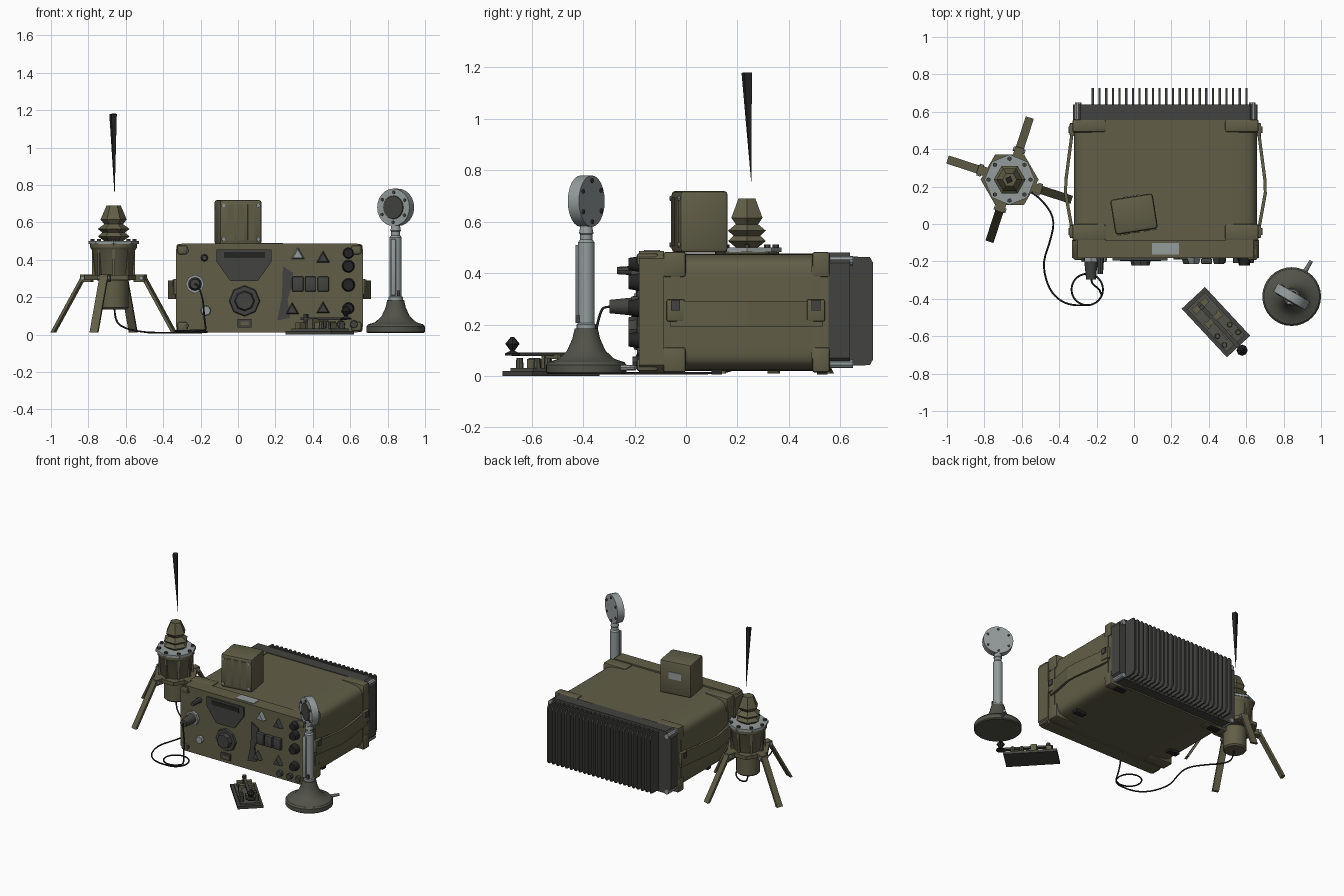
import bpy, bmesh, math
from mathutils import Vector, Matrix

if "Cube" in bpy.data.objects:
    bpy.data.objects.remove(bpy.data.objects["Cube"])


def material(name, r, g, b):
    m = bpy.data.materials.new(name)
    m.diffuse_color = (r, g, b, 1)
    m.use_nodes = True
    m.node_tree.nodes["Principled BSDF"].inputs["Base Color"].default_value = m.diffuse_color
    return m


OLIVE = material("olive paint", 0.12, 0.112, 0.063)
DARK = material("dark grey", 0.055, 0.055, 0.05)
LIGHT = material("light grey metal", 0.30, 0.33, 0.33)
BLACK = material("black rubber", 0.018, 0.018, 0.018)
BASE = material("grey green", 0.085, 0.085, 0.07)


def finish(name, bm, mat, matrix=None, smooth=True, bevel=0):
    if bevel:
        bmesh.ops.bevel(bm, geom=bm.edges[:], offset=bevel, segments=2, profile=0.5, affect='EDGES')
    if matrix:
        bm.transform(matrix)
    bmesh.ops.recalc_face_normals(bm, faces=bm.faces[:])
    me = bpy.data.meshes.new(name)
    bm.to_mesh(me)
    bm.free()
    me.materials.append(mat)
    o = bpy.data.objects.new(name, me)
    bpy.context.collection.objects.link(o)
    if smooth:
        bpy.ops.object.select_all(action='DESELECT')
        o.select_set(True)
        bpy.context.view_layer.objects.active = o
        bpy.ops.object.shade_smooth_by_angle(angle=math.radians(32))
    return o


def box(name, c, s, mat, rz=0, bevel=0):
    bm = bmesh.new()
    bmesh.ops.create_cube(bm, size=1)
    bm.transform(Matrix.Diagonal((*s, 1)))
    return finish(name, bm, mat, Matrix.Translation(c) @ Matrix.Rotation(rz, 4, 'Z'), bevel > 0, bevel)


def cyl(name, base, d, r1, r2, h, n, mat):
    bm = bmesh.new()
    bmesh.ops.create_cone(bm, cap_ends=True, segments=n, radius1=r1, radius2=r2, depth=h)
    d = Vector(d).normalized()
    m = Matrix.Translation(Vector(base) + d * h / 2) @ d.to_track_quat('Z', 'Y').to_matrix().to_4x4()
    return finish(name, bm, mat, m, n > 8)


def prism(name, pts, a0, a1, axis, mat, smooth=False):
    put = {'x': lambda p, q, a: (a, p, q), 'y': lambda p, q, a: (p, a, q), 'z': lambda p, q, a: (p, q, a)}[axis]
    bm = bmesh.new()
    rings = [[bm.verts.new(put(p, q, a)) for p, q in pts] for a in (a0, a1)]
    for r in rings:
        bm.faces.new(r)
    for i in range(len(pts)):
        j = (i + 1) % len(pts)
        bm.faces.new((rings[0][i], rings[0][j], rings[1][j], rings[1][i]))
    return finish(name, bm, mat, None, smooth)


def lathe(name, prof, x, y, n, mat, smooth=True):
    bm = bmesh.new()
    rings = [[bm.verts.new((x + r * math.cos(k * math.tau / n), y + r * math.sin(k * math.tau / n), z))
              for k in range(n)] for r, z in prof]
    for a, b in zip(rings, rings[1:]):
        for k in range(n):
            bm.faces.new((a[k], a[(k + 1) % n], b[(k + 1) % n], b[k]))
    bm.faces.new(rings[0])
    bm.faces.new(rings[-1])
    return finish(name, bm, mat, None, smooth)


def chamfered(x0, x1, z0, z1, c):
    return [(x0 + c, z0), (x1 - c, z0), (x1, z0 + c), (x1, z1 - c),
            (x1 - c, z1), (x0 + c, z1), (x0, z1 - c), (x0, z0 + c)]


# radio case: soft rectangular section
CX, CZ = 0.168, 0.248
section = []
for i in range(64):
    c, s = math.cos(math.tau * i / 64), math.sin(math.tau * i / 64)
    section.append((CX + 0.49 * math.copysign(abs(c) ** 0.22, c), CZ + 0.228 * math.copysign(abs(s) ** 0.22, s)))
prism("radio_case", section, -0.1, 0.565, 'y', OLIVE, True)
prism("front_panel", chamfered(-0.332, 0.668, 0.012, 0.486, 0.03), -0.183, -0.085, 'y', OLIVE)
prism("rear_plate", chamfered(-0.325, 0.66, 0.03, 0.48, 0.04), 0.555, 0.638, 'y', DARK)

# corner guards, panel corners, feet
for sx in (-1, 1):
    for sz in (-1, 1):
        for y, d in ((-0.045, 0.09), (0.525, 0.07)):
            box("corner_guard", (CX + sx * 0.408, y, CZ + sz * 0.185), (0.18, d, 0.1), OLIVE, 0, 0.012)
        box("panel_corner", (CX + sx * 0.465, -0.15, CZ + sz * 0.205), (0.055, 0.085, 0.05), OLIVE, 0, 0.012)
        cyl("panel_screw", (CX + sx * 0.44, -0.18, CZ + sz * 0.2), (0, -1, 0), 0.011, 0.011, 0.015, 8, DARK)
        cyl("rear_bolt", (CX + sx * 0.465, 0.56, CZ + sz * 0.2), (0, 1, 0), 0.018, 0.018, 0.09, 10, LIGHT)
    for y in (0.12, 0.53):
        box("foot", (CX + sx * 0.4, y, 0.016), (0.08, 0.04, 0.02), BLACK)

# cooling fins
fin = [(0.63, 0.465), (0.715, 0.462), (0.728, 0.44), (0.728, 0.065), (0.715, 0.042), (0.63, 0.04)]
for i in range(24):
    x = -0.22 + i * 0.0357
    prism("cooling_fin", fin, x - 0.006, x + 0.006, 'x', DARK)

# side carrying straps and latches
for s in (-1, 1):
    out = [(0.485, -0.06), (0.502, -0.06), (0.542, 0.16), (0.54, 0.24), (0.502, 0.53), (0.485, 0.53),
           (0.524, 0.23), (0.526, 0.17)]
    prism("side_strap", [(CX + s * p, q) for p, q in out], 0.19, 0.29, 'z', OLIVE)
    for y in (-0.04, 0.505):
        box("strap_latch", (CX + s * 0.497, y, 0.255), (0.03, 0.07, 0.085), OLIVE, 0, 0.006)
        box("latch_clip", (CX + s * 0.512, y, 0.275), (0.012, 0.035, 0.04), DARK)
        box("case_rib", (CX + s * 0.488, y, CZ), (0.012, 0.035, 0.36), OLIVE)

# front panel: dial group
F = -0.183
prism("display_shroud", [(-0.115, 0.455), (0.18, 0.455), (0.18, 0.39), (0.105, 0.285), (-0.04, 0.285), (-0.115, 0.39)],
      F - 0.012, F, 'y', DARK)
box("display_window", (0.035, F - 0.013, 0.425), (0.22, 0.006, 0.03), BLACK)
cyl("dial_skirt", (0.035, F, 0.18), (0, -1, 0), 0.083, 0.078, 0.012, 8, DARK)
cyl("dial_knob", (0.035, F - 0.01, 0.18), (0, -1, 0), 0.055, 0.048, 0.03, 8, DARK)
box("panel_lock", (0.035, F - 0.006, 0.06), (0.075, 0.012, 0.045), DARK)
box("lock_inset", (0.035, F - 0.013, 0.06), (0.045, 0.004, 0.018), OLIVE)
prism("guard_plate", [(0.24, 0.365), (0.295, 0.33), (0.295, 0.27), (0.265, 0.19), (0.28, 0.09), (0.21, 0.075), (0.235, 0.2)],
      F - 0.008, F, 'y', DARK)

# front panel: buttons, knobs and sockets
for i in range(3):
    box("push_button", (0.32 + i * 0.068, F - 0.015, 0.27), (0.06, 0.03, 0.08), DARK, 0, 0.006)
for x, z, m in ((0.32, 0.425, LIGHT), (0.455, 0.405, DARK), (0.29, 0.13, DARK), (0.455, 0.135, DARK)):
    cyl("pointer_knob", (x, F, z), (0, -1, 0), 0.042, 0.03, 0.03, 3, m)
for z, r in ((0.435, 0.03), (0.365, 0.034), (0.265, 0.036), (0.14, 0.032)):
    cyl("round_knob", (0.59, F, z), (0, -1, 0), r, r * 0.8, 0.04, 12, BLACK)
for x in (0.47, 0.55, 0.62):
    cyl("small_socket", (x, F, 0.055), (0, -1, 0), 0.022, 0.02, 0.025, 8, DARK)
cyl("toggle_switch", (-0.18, F, 0.41), (0, -1, 0), 0.02, 0.014, 0.085, 8, DARK)
cyl("aerial_socket", (-0.23, F, 0.27), (0, -1, 0), 0.05, 0.05, 0.02, 8, LIGHT)
cyl("aerial_plug", (-0.23, F - 0.015, 0.27), (0, -1, 0), 0.036, 0.026, 0.1, 12, DARK)
cyl("ground_terminal", (-0.172, F, 0.128), (0, -1, 0), 0.028, 0.025, 0.02, 8, LIGHT)
box("name_plate", (0.168, -0.133, 0.487), (0.145, 0.062, 0.006), LIGHT)

# speaker box on top
R = math.radians(9)
rot = Matrix.Translation((0, 0.053, 0.6)) @ Matrix.Rotation(R, 4, 'Z')
box("speaker_box", rot @ Vector((0, 0, 0)), (0.23, 0.19, 0.24), OLIVE, R, 0.016)
for x in (-0.055, 0, 0.055):
    box("speaker_rib", rot @ Vector((x, -0.095, 0)), (0.035, 0.012, 0.19), OLIVE, R)
for x in (-0.095, 0.095):
    for z in (-0.09, 0.09):
        cyl("speaker_screw", rot @ Vector((x, -0.094, z)), (math.sin(R), -math.cos(R), 0), 0.01, 0.01, 0.008, 8, LIGHT)
box("speaker_label", rot @ Vector((0, 0.096, 0.02)), (0.09, 0.006, 0.05), LIGHT, R)

# aerial mount
AX, AY = -0.665, 0.237
lathe("mount_lower", [(0.07, 0.135), (0.08, 0.145), (0.08, 0.31)], AX, AY, 14, OLIVE)
lathe("mount_upper", [(0.09, 0.29), (0.1, 0.31), (0.115, 0.45), (0.125, 0.465), (0.125, 0.485)], AX, AY, 14, OLIVE)
lathe("leg_collar", [(0.155, 0.292), (0.155, 0.318)], AX, AY, 6, OLIVE, False)
lathe("mount_flange", [(0.135, 0.483), (0.135, 0.5)], AX, AY, 8, LIGHT, False)
for k in range(8):
    a = k * math.tau / 8
    x, y = AX + 0.112 * math.cos(a), AY + 0.112 * math.sin(a)
    cyl("flange_bolt", (x, y, 0.475), (0, 0, 1), 0.012, 0.012, 0.037, 6, DARK)
    box("mount_rib", (AX + 0.108 * math.cos(a), AY + 0.108 * math.sin(a), 0.39), (0.015, 0.015, 0.17), OLIVE, a)
lathe("aerial_spring", [(0.05, 0.5), (0.085, 0.525), (0.06, 0.545), (0.085, 0.565), (0.05, 0.59), (0.07, 0.615),
                        (0.038, 0.69)], AX, AY, 6, OLIVE, False)
tip, top = Vector((-0.66, 0.254, 0.757)), Vector((-0.668, 0.236, 1.18))
cyl("aerial_whip", tip, top - tip, 0.001, 0.022, (top - tip).length, 4, BLACK)

# four splayed legs
for k in range(4):
    a = math.radians(72 + 90 * k)
    m = Matrix.Translation((AX, AY, 0)) @ Matrix.Rotation(a, 4, 'Z')
    bm = bmesh.new()
    bmesh.ops.create_cube(bm, size=1)
    for v in bm.verts:
        end = v.co.z < 0
        v.co = ((0.34 if end else 0.165) + v.co.x * 0.018, v.co.y * 0.045, 0.01 if end else 0.315)
    finish("mount_leg", bm, OLIVE, m, False)
    box("leg_hinge", m @ Vector((0.15, 0, 0.3)), (0.06, 0.05, 0.04), OLIVE, a)
    side = m.to_3x3() @ Vector((0, 1, 0))
    cyl("hinge_pin", m @ Vector((0.165, -0.033, 0.302)), side, 0.012, 0.012, 0.066, 8, LIGHT)

# aerial cable with a loose coil
path = [(-0.66, 0.235, 0.14), (-0.66, 0.23, 0.07), (-0.6, 0.2, 0.03), (-0.5, 0.14, 0.012), (-0.42, 0.03, 0.01),
        (-0.45, -0.1, 0.01), (-0.49, -0.21, 0.01), (-0.46, -0.34, 0.01), (-0.4, -0.41, 0.01), (-0.33, -0.435, 0.01)]
for d in range(-100, 341, 20):
    a = math.radians(d)
    path.append((-0.25 + 0.085 * math.cos(a), -0.35 + 0.085 * math.sin(a), 0.01 + (d + 100) * 0.00003))
path += [(-0.18, -0.365, 0.08), (-0.185, -0.35, 0.18), (-0.21, -0.33, 0.26), (-0.23, -0.31, 0.27), (-0.23, -0.27, 0.27)]
cu = bpy.data.curves.new("aerial_cable", 'CURVE')
cu.dimensions = '3D'
cu.bevel_depth, cu.bevel_resolution, cu.resolution_u = 0.005, 1, 4
sp = cu.splines.new('NURBS')
sp.points.add(len(path) - 1)
for p, co in zip(sp.points, path):
    p.co = (*co, 1)
sp.use_endpoint_u, sp.order_u = True, 3
cu.materials.append(BLACK)
bpy.context.collection.objects.link(bpy.data.objects.new("aerial_cable", cu))

# desk microphone
MX, MY = 0.843, -0.388
lathe("mic_base", [(0.15, 0.008), (0.157, 0.014), (0.157, 0.042), (0.148, 0.054), (0.11, 0.066), (0.075, 0.098),
                   (0.054, 0.145), (0.045, 0.185)], MX, MY, 32, BASE)
lathe("mic_pole", [(0.038, 0.18), (0.038, 0.2), (0.032, 0.205), (0.032, 0.52), (0.024, 0.53), (0.024, 0.55),
                   (0.028, 0.555), (0.02, 0.6)], MX, MY, 16, LIGHT)
box("talk_bar", (MX - 0.012, MY - 0.034, 0.36), (0.026, 0.016, 0.3), LIGHT, 0, 0.004)
box("talk_button", (MX + 0.014, MY - 0.034, 0.22), (0.014, 0.014, 0.03), DARK)
cyl("mic_lead_plug", (0.905, -0.27, 0.032), (0.5, 0.85, 0), 0.013, 0.01, 0.085, 8, LIGHT)
n = Vector((0.5, 0.86, 0)).normalized()
side = Vector((n.y, -n.x, 0))
head = Vector((MX, MY, 0.68))
cyl("mic_head", head - n * 0.025, n, 0.1, 0.1, 0.05, 24, LIGHT)
cyl("mic_grille", head - n * 0.03, n, 0.06, 0.064, 0.008, 24, DARK)
for k in range(6):
    a = k * math.tau / 6 + 0.5
    p = head + side * 0.08 * math.cos(a) + Vector((0, 0, 0.08 * math.sin(a)))
    cyl("mic_screw", p - n * 0.03, n, 0.009, 0.009, 0.06, 8, DARK)

# telegraph key, turned on the table
KA = math.radians(-47)
key = Matrix.Translation((0.438, -0.525, 0)) @ Matrix.Rotation(KA, 4, 'Z')
for name, c, s, m in (
        ("key_mat", (0, 0, 0.01), (0.355, 0.17, 0.02), DARK),
        ("key_plate", (0, 0, 0.025), (0.31, 0.13, 0.012), BASE),
        ("key_lever", (0.03, 0, 0.085), (0.34, 0.022, 0.014), DARK),
        ("key_bridge", (-0.02, 0, 0.075), (0.03, 0.1, 0.02), OLIVE),
        ("key_rear_block", (-0.12, 0, 0.045), (0.035, 0.1, 0.04), OLIVE),
        ("key_front_block", (0.09, 0, 0.045), (0.04, 0.04, 0.04), OLIVE),
        ("key_side_post", (-0.02, 0.045, 0.05), (0.04, 0.018, 0.06), OLIVE),
        ("key_side_post", (-0.02, -0.045, 0.05), (0.04, 0.018, 0.06), OLIVE)):
    box(name, key @ Vector(c), s, m, KA)
for u, v in ((-0.11, 0), (0.06, 0.045), (0.06, -0.045), (0.12, 0.05), (0.12, -0.05)):
    cyl("key_terminal", key @ Vector((u, v, 0.025)), (0, 0, 1), 0.015, 0.013, 0.045, 8, BASE)
cyl("key_screw", key @ Vector((-0.11, 0, 0.06)), (0, 0, 1), 0.014, 0.014, 0.05, 8, DARK)
kx, ky, _ = key @ Vector((0.205, 0, 0))
lathe("key_knob", [(0.03, 0.08), (0.03, 0.087), (0.008, 0.098), (0.028, 0.125), (0.006, 0.152)], kx, ky, 8, BLACK, False)
